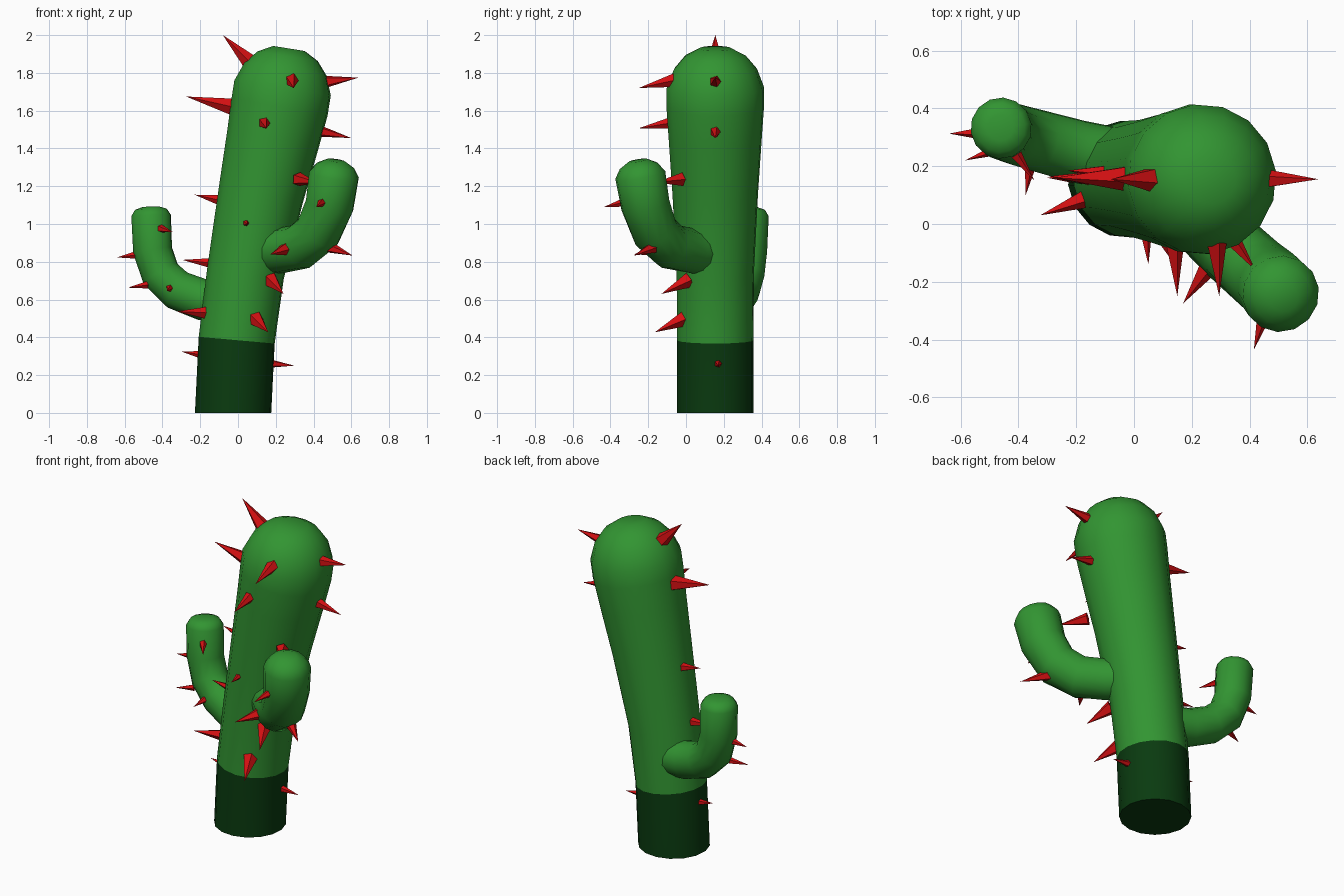
import bpy, bmesh, math
from mathutils import Vector


def material(name, rgb):
    m = bpy.data.materials.new(name)
    m.diffuse_color = (*rgb, 1)
    return m


GREEN = material("leaf green", (0.032, 0.30, 0.032))
DARK = material("dark green", (0.003, 0.043, 0.005))
RED = material("spine red", (0.66, 0.005, 0.006))


def make_object(name, bm, mats):
    bmesh.ops.recalc_face_normals(bm, faces=bm.faces[:])
    me = bpy.data.meshes.new(name)
    bm.to_mesh(me)
    bm.free()
    for m in mats:
        me.materials.append(m)
    ob = bpy.data.objects.new(name, me)
    bpy.context.collection.objects.link(ob)
    return ob


def tube(name, path, dome, mats, sides=14, dark_rings=0, flat_start=False):
    """Tapered tube along (x, y, z, r) points, closed by a dome of (height, r) rings."""
    pts = [Vector(p[:3]) for p in path]
    radii = [p[3] for p in path]
    axis = (pts[-1] - pts[-2]).normalized()
    end = pts[-1].copy()
    for h, r in dome:
        pts.append(end + axis * h)
        radii.append(r)
    bm = bmesh.new()
    rings = []
    for i, (p, r) in enumerate(zip(pts, radii)):
        t = (pts[min(i + 1, len(pts) - 1)] - pts[max(i - 1, 0)]).normalized()
        if i == 0 and flat_start:
            t = Vector((0, 0, 1))
        u = Vector((0.3, 1, 0.05)).cross(t).normalized()
        v = t.cross(u)
        ang = [2 * math.pi * k / sides for k in range(sides)]
        rings.append([bm.verts.new(p + (u * math.cos(a) + v * math.sin(a)) * r) for a in ang])
    for i in range(len(rings) - 1):
        for k in range(sides):
            j = (k + 1) % sides
            f = bm.faces.new((rings[i][k], rings[i][j], rings[i + 1][j], rings[i + 1][k]))
            f.material_index = 1 if i < dark_rings else 0
    bm.faces.new(rings[0][::-1]).material_index = 1 if dark_rings else 0
    bm.faces.new(rings[-1])
    ob = make_object(name, bm, mats)
    bpy.context.view_layer.objects.active = ob
    ob.select_set(True)
    bpy.ops.object.shade_smooth_by_angle(angle=math.radians(60))
    ob.select_set(False)
    return ob


# Leaning trunk with a dark foot and domed top
Y = 0.155
tube("trunk",
     [(-0.026, Y, 0, 0.203), (-0.007, Y, 0.385, 0.203), (0.04, Y, 0.74, 0.206),
      (0.122, Y, 1.16, 0.228), (0.185, Y, 1.45, 0.248), (0.22, Y, 1.62, 0.26),
      (0.236, Y, 1.72, 0.26)],
     [(0.10, 0.222), (0.17, 0.163), (0.212, 0.085)],
     [GREEN, DARK], sides=16, dark_rings=1, flat_start=True)

# Left arm, set towards the back
tube("left_arm",
     [(-0.04, 0.22, 0.58, 0.11), (-0.19, 0.25, 0.60, 0.11), (-0.32, 0.285, 0.65, 0.108),
      (-0.41, 0.31, 0.735, 0.106), (-0.452, 0.325, 0.86, 0.105), (-0.46, 0.332, 1.045, 0.106)],
     [(0.033, 0.085), (0.046, 0.045)], [GREEN])

# Right arm, set towards the front
tube("right_arm",
     [(0.12, 0.12, 0.855, 0.12), (0.22, 0.03, 0.858, 0.12), (0.33, -0.08, 0.88, 0.122),
      (0.425, -0.165, 0.96, 0.125), (0.485, -0.215, 1.10, 0.13), (0.508, -0.242, 1.26, 0.134)],
     [(0.048, 0.102), (0.078, 0.05)], [GREEN])

# Spines: base point, tip point, base radius
SPINES = [
    ((0.05, Y, 1.87), (-0.08, Y, 2.0), 0.045),
    ((-0.05, 0.16, 1.625), (-0.275, 0.16, 1.675), 0.046),
    ((0.48, Y, 1.755), (0.638, Y, 1.775), 0.034),
    ((0.44, Y, 1.49), (0.60, Y, 1.455), 0.034),
    ((0.285, -0.08, 1.757), (0.295, -0.25, 1.72), 0.038),
    ((0.14, -0.08, 1.535), (0.15, -0.25, 1.507), 0.036),
    ((-0.115, 0.18, 1.13), (-0.23, 0.185, 1.155), 0.028),
    ((0.042, -0.05, 1.005), (0.05, -0.14, 1.0), 0.022),
    ((0.33, -0.04, 1.235), (0.42, -0.16, 1.22), 0.038),
    ((-0.16, 0.16, 0.795), (-0.295, 0.165, 0.81), 0.028),
    ((-0.18, 0.085, 0.53), (-0.325, 0.03, 0.537), 0.036),
    ((-0.21, 0.16, 0.31), (-0.30, 0.16, 0.325), 0.022),
    ((0.185, 0.17, 0.26), (0.298, 0.17, 0.25), 0.024),
    ((0.18, -0.005, 0.695), (0.24, -0.13, 0.63), 0.043),
    ((0.10, -0.03, 0.49), (0.16, -0.165, 0.427), 0.043),
    ((0.245, -0.165, 0.865), (0.17, -0.275, 0.838), 0.036),
    ((0.49, -0.18, 0.875), (0.606, -0.275, 0.833), 0.034),
    ((0.44, -0.345, 1.11), (0.415, -0.435, 1.09), 0.024),
    ((-0.55, 0.315, 0.835), (-0.64, 0.313, 0.823), 0.023),
    ((-0.50, 0.25, 0.675), (-0.585, 0.22, 0.663), 0.02),
    ((-0.362, 0.19, 0.66), (-0.375, 0.10, 0.645), 0.023),
    ((-0.405, 0.235, 0.975), (-0.345, 0.15, 0.957), 0.024),
]
bm = bmesh.new()
for base, tip, r in SPINES:
    base, tip = Vector(base), Vector(tip)
    d = (tip - base).normalized()
    q = d.to_track_quat('Z', 'Y')
    base -= d * 0.02
    ring = [bm.verts.new(base + q @ Vector((math.cos(a) * r, math.sin(a) * r, 0)))
            for a in (2 * math.pi * k / 5 for k in range(5))]
    top = bm.verts.new(tip)
    for k in range(5):
        bm.faces.new((ring[k], ring[(k + 1) % 5], top))
    bm.faces.new(ring[::-1])
make_object("spines", bm, [RED])
